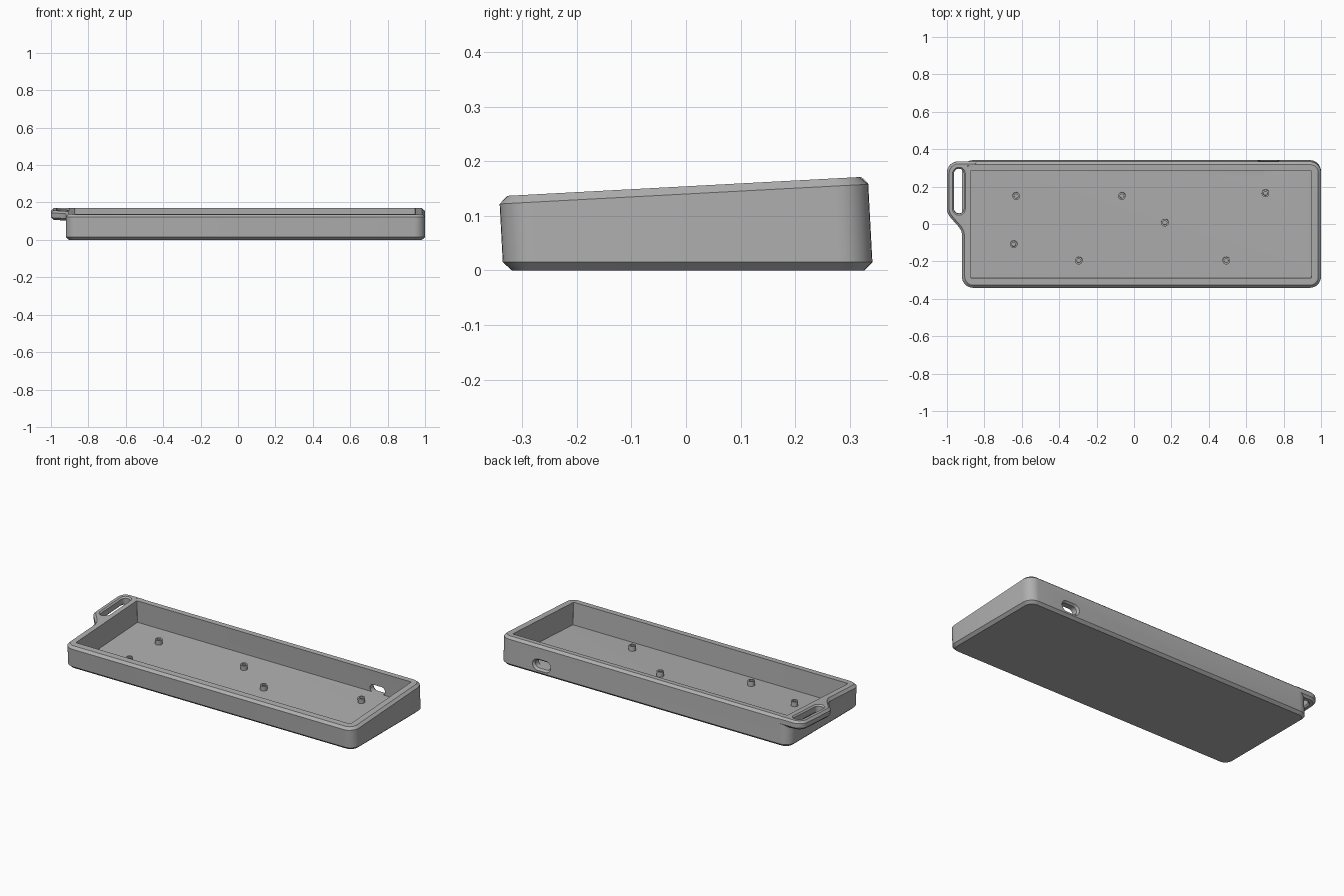
import bpy, bmesh, math
from mathutils import Vector

SLOPE, RIM = 0.0533, 0.154      # tilt of the top plane and its height at y = 0

if "Cube" in bpy.data.objects:
    bpy.data.objects.remove(bpy.data.objects["Cube"], do_unlink=True)

grey = bpy.data.materials.new("case_grey")
grey.use_nodes = True
colour = (0.43, 0.43, 0.43, 1)
grey.diffuse_color = colour
for node in grey.node_tree.nodes:
    if node.type == "BSDF_PRINCIPLED":
        node.inputs["Base Color"].default_value = colour


def rounded(x0, x1, y0, y1, r, inset=0.0, seg=8):
    """Rounded rectangle outline, counter-clockwise."""
    x0, x1, y0, y1 = x0 + inset, x1 - inset, y0 + inset, y1 - inset
    r = max(r - inset, 0.002)
    pts = []
    for k, (cx, cy) in enumerate([(x1 - r, y1 - r), (x0 + r, y1 - r),
                                  (x0 + r, y0 + r), (x1 - r, y0 + r)]):
        for i in range(seg + 1):
            a = math.pi / 2 * (k + i / seg)
            pts.append((cx + r * math.cos(a), cy + r * math.sin(a)))
    return pts


def tilt(x, y, d):
    """Point at depth d measured square to the sloping top plane."""
    return Vector((x, y - SLOPE * d, RIM + SLOPE * y + d))


def sloped(outline, d):
    return [tilt(x, y, d) for x, y in outline]


def level(outline, z):
    ring = [tilt(x, y, z - RIM - SLOPE * y) for x, y in outline]
    return [Vector((p.x, p.y, z)) for p in ring]


def finish(name, bm):
    bmesh.ops.recalc_face_normals(bm, faces=bm.faces)
    mesh = bpy.data.meshes.new(name)
    bm.to_mesh(mesh)
    bm.free()
    mesh.materials.append(grey)
    ob = bpy.data.objects.new(name, mesh)
    bpy.context.collection.objects.link(ob)
    return ob


def loft(name, rings):
    """Closed solid skinned through rings, capped at both ends."""
    bm = bmesh.new()
    loops = [[bm.verts.new(p) for p in ring] for ring in rings]
    n = len(loops[0])
    for a, b in zip(loops, loops[1:]):
        for i in range(n):
            j = (i + 1) % n
            bm.faces.new((a[i], a[j], b[j], b[i]))
    bm.faces.new(loops[0])
    bm.faces.new(loops[-1])
    return finish(name, bm)


def boolean(target, tool, operation):
    mod = target.modifiers.new(tool.name, "BOOLEAN")
    mod.operation, mod.solver, mod.object = operation, "EXACT", tool
    bpy.context.view_layer.objects.active = target
    bpy.ops.object.modifier_apply(modifier=mod.name)
    bpy.data.objects.remove(tool, do_unlink=True)


def smooth(ob):
    bpy.ops.object.select_all(action="DESELECT")
    ob.select_set(True)
    bpy.context.view_layer.objects.active = ob
    bpy.ops.object.shade_smooth_by_angle(angle=math.radians(25))


# Tray: level chamfered base, leaning walls, sloping rim and floor
BODY = (-0.92, 1.0, -0.342, 0.333, 0.06)
CAVITY = (-0.872, 0.948, -0.29, 0.287, 0.004)
FLOOR = -0.132
tray = loft("case_tray", [
    level(rounded(*BODY, inset=0.016), 0),
    level(rounded(*BODY), 0.015),
    sloped(rounded(*BODY), -0.014),
    sloped(rounded(*BODY, inset=0.015), 0),
    sloped(rounded(*CAVITY), 0),
    sloped(rounded(*CAVITY), FLOOR)])

# Strap loop plate: rounded back corner and an S-curve back into the side wall
r, side, back = 0.06, -1.0, 0.333
outline = [(-0.84, 0.30), (-0.84, back)]
for i in range(9):
    a = math.pi / 2 * (1 + i / 8)
    outline.append((side + r + r * math.cos(a), back - r + r * math.sin(a)))
for i in range(13):
    t = i / 12
    ease = t * t * (3 - 2 * t)
    outline.append((side + 0.08 * ease, 0.075 - 0.13 * t))
outline += [(-0.90, -0.09), (-0.877, -0.09), (-0.877, 0.30)]
bm = bmesh.new()
base = bm.faces.new([bm.verts.new((x, y, -0.05)) for x, y in outline])
top = bmesh.ops.extrude_face_region(bm, geom=[base], use_keep_orig=True)["geom"]
bmesh.ops.translate(bm, vec=(0, 0, 0.05),
                    verts=[v for v in top if isinstance(v, bmesh.types.BMVert)])
bmesh.ops.recalc_face_normals(bm, faces=bm.faces)
rims = [e for e in bm.edges if abs(e.verts[0].co.z - e.verts[1].co.z) < 0.001]
bmesh.ops.bevel(bm, geom=rims, offset=0.012, segments=1, affect="EDGES")
for v in bm.verts:
    v.co = tilt(*v.co)
boolean(tray, finish("strap_loop", bm), "UNION")

# Strap slot with flared edges
SLOT = (-0.962, -0.91, 0.055, 0.295, 0.025)
boolean(tray, loft("slot_cutter", [
    sloped(rounded(*SLOT, inset=i), d)
    for i, d in ((-0.008, -0.06), (-0.008, -0.05), (0, -0.042),
                 (0, -0.008), (-0.008, 0), (-0.008, 0.01))]), "DIFFERENCE")

# Cable port: pill-shaped opening through the back wall, scooping the floor
PORT = (0.67, 0.77, 0.035, 0.083, 0.024)
boolean(tray, loft("port_cutter", [
    [Vector((x, y, z)) for x, z in rounded(*PORT, inset=i)]
    for y, i in ((0.217, 0), (0.326, 0), (0.338, -0.01), (0.36, -0.01))]), "DIFFERENCE")
smooth(tray)


# Hollow screw posts on the floor
def circle(x, y, rad, n=24):
    return [(x + rad * math.cos(2 * math.pi * i / n),
             y + rad * math.sin(2 * math.pi * i / n)) for i in range(n)]


posts = [(-0.63, 0.15), (-0.065, 0.15), (0.165, 0.008), (0.703, 0.165),
         (-0.643, -0.108), (-0.295, -0.195), (0.493, -0.195)]
for k, (x, y) in enumerate(posts):
    y += SLOPE * FLOOR
    smooth(loft("screw_post_%d" % (k + 1), [
        sloped(circle(x, y, rad), FLOOR + h)
        for rad, h in ((0.02, -0.003), (0.02, 0.028), (0.011, 0.028), (0.011, 0.002))]))
